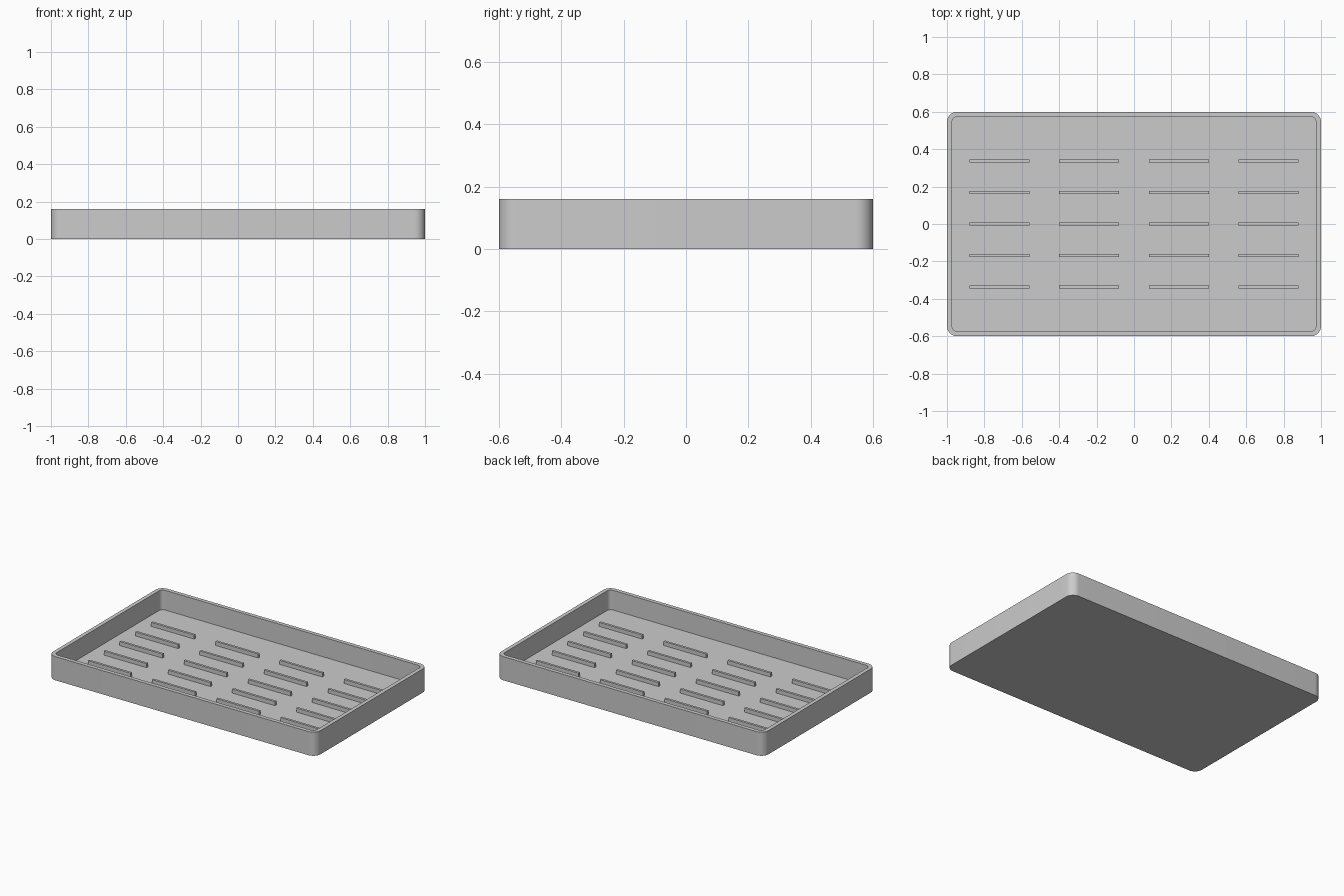
import bpy
import bmesh
from math import cos, sin, pi, radians

if "Cube" in bpy.data.objects:
    bpy.data.objects.remove(bpy.data.objects["Cube"], do_unlink=True)

LENGTH, WIDTH, HEIGHT = 2.0, 1.2, 0.16
WALL = FLOOR = 0.027
RADIUS = 0.055
CORNER_STEPS = 12

grey = bpy.data.materials.new("light grey")
grey.use_nodes = True
colour = (0.6, 0.6, 0.6, 1)
grey.diffuse_color = colour
grey.node_tree.nodes["Principled BSDF"].inputs["Base Color"].default_value = colour


def finish(name, bm):
    """Turn a bmesh into a named grey object."""
    bmesh.ops.recalc_face_normals(bm, faces=bm.faces)
    mesh = bpy.data.meshes.new(name)
    bm.to_mesh(mesh)
    bm.free()
    mesh.materials.append(grey)
    obj = bpy.data.objects.new(name, mesh)
    bpy.context.collection.objects.link(obj)
    return obj


def rounded_ring(bm, inset, z):
    """Ring of vertices round a rounded rectangle, inset from the outer edge."""
    r = RADIUS - inset
    cx, cy = LENGTH / 2 - RADIUS, WIDTH / 2 - RADIUS
    ring = []
    for i, (sx, sy) in enumerate([(1, 1), (-1, 1), (-1, -1), (1, -1)]):
        for k in range(CORNER_STEPS + 1):
            a = (i + k / CORNER_STEPS) * pi / 2
            ring.append(bm.verts.new((sx * cx + r * cos(a), sy * cy + r * sin(a), z)))
    return ring


# Tray: outer wall, rim, inner wall, closed by the underside and the floor
bm = bmesh.new()
rings = [rounded_ring(bm, inset, z) for inset, z in
         [(0, 0), (0, HEIGHT), (WALL, HEIGHT), (WALL, FLOOR)]]
for lower, upper in zip(rings, rings[1:]):
    for i in range(len(lower)):
        j = (i + 1) % len(lower)
        bm.faces.new((lower[i], lower[j], upper[j], upper[i]))
bm.faces.new(rings[0])
bm.faces.new(rings[-1])
tray = finish("tray", bm)
bpy.ops.object.select_all(action="DESELECT")
tray.select_set(True)
bpy.context.view_layer.objects.active = tray
bpy.ops.object.shade_smooth_by_angle(angle=radians(30))

# Raised drainage ribs: five rows of four, sunk slightly into the floor
RIB_LENGTH, RIB_WIDTH, RIB_HEIGHT, SINK = 0.32, 0.016, 0.027, 0.005
bm = bmesh.new()
for row in range(5):
    for column in range(4):
        cube = bmesh.ops.create_cube(bm, size=1)["verts"]
        bmesh.ops.scale(bm, verts=cube, vec=(RIB_LENGTH, RIB_WIDTH, RIB_HEIGHT + SINK))
        bmesh.ops.translate(bm, verts=cube, vec=(
            (column - 1.5) * 0.48, (row - 2) * 0.169,
            FLOOR + (RIB_HEIGHT - SINK) / 2))
finish("drainage_ribs", bm)
